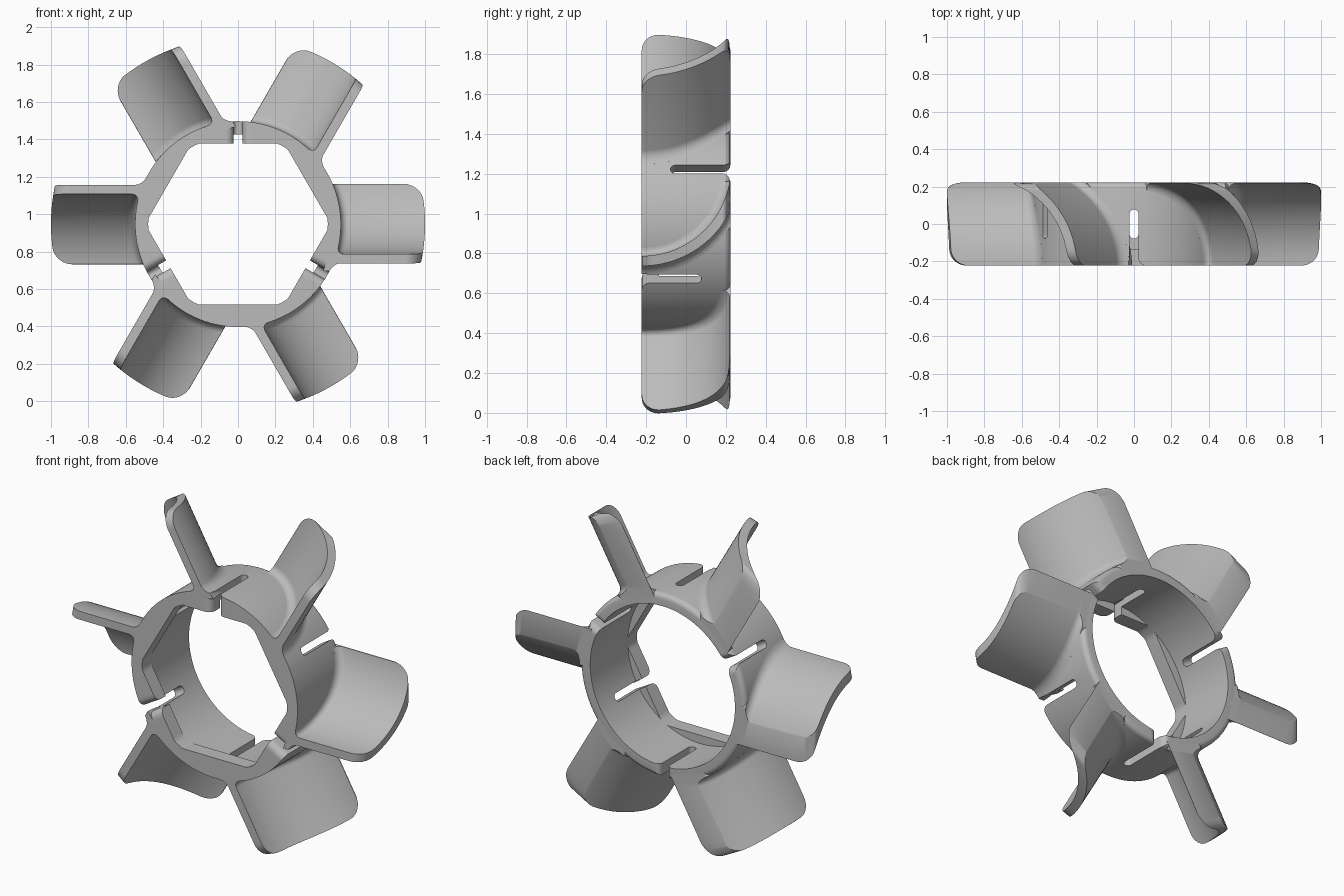
import bpy, bmesh
from math import sin, cos, pi, sqrt, asin, acos, radians

if "Cube" in bpy.data.objects:
    bpy.data.objects.remove(bpy.data.objects["Cube"])

CZ = 0.947            # height of the hub axis
HALF = 0.222          # half depth along y
R_OUT, R_BORE, FLAT = 0.55, 0.48, 0.43
LEDGE = -0.135        # back of the six inner flats

grey = bpy.data.materials.new("grey plastic")
grey.diffuse_color = (0.5, 0.5, 0.5, 1)
grey.use_nodes = True
grey.node_tree.nodes["Principled BSDF"].inputs["Base Color"].default_value = grey.diffuse_color


def polar(r, t, y, a):
    """Radial r and tangential t at angle a around the hub axis."""
    return (r * cos(a) - t * sin(a), y, CZ + r * sin(a) + t * cos(a))


def make(name, bm):
    bmesh.ops.remove_doubles(bm, verts=bm.verts, dist=1e-5)
    bmesh.ops.recalc_face_normals(bm, faces=bm.faces)
    me = bpy.data.meshes.new(name)
    bm.to_mesh(me)
    bm.free()
    me.materials.append(grey)
    ob = bpy.data.objects.new(name, me)
    bpy.context.collection.objects.link(ob)
    return ob


def activate(ob):
    bpy.ops.object.select_all(action='DESELECT')
    ob.select_set(True)
    bpy.context.view_layer.objects.active = ob


def bridge(bm, a, b):
    n = len(a)
    for i in range(n):
        j = (i + 1) % n
        bm.faces.new((a[i], a[j], b[j], b[i]))


# hub ring: round outside and bore, six flats inside the front rim
def flat_radius(a):
    d = (a - pi / 2 + pi / 6) % (pi / 3) - pi / 6
    return min(R_BORE, FLAT / cos(d))


bm = bmesh.new()
STEPS = 180
angles = [2 * pi * i / STEPS for i in range(STEPS)]
B = 0.03
profile = [(R_OUT, -HALF)]
profile += [(R_OUT - B + B * cos(k * pi / 10), HALF - B + B * sin(k * pi / 10)) for k in range(6)]
profile += [(R_BORE, HALF), (R_BORE, LEDGE), (None, LEDGE), (None, -HALF)]
loops = [[bm.verts.new(polar(flat_radius(a) if r is None else r, 0, y, a)) for a in angles]
         for r, y in profile]
for k in range(len(loops)):
    bridge(bm, loops[k], loops[(k + 1) % len(loops)])
hub = make("hub_ring", bm)

# relief slots, open alternately to the front and the back, with flared mouths
W, F, END = 0.024, 0.04, 0.078
side = [(W + F, -HALF - 0.02)]
side += [(W + F - F * sin(k * pi / 12), -HALF + F - F * cos(k * pi / 12)) for k in range(7)]
side += [(W * cos(k * pi / 12), END - W + W * sin(k * pi / 12)) for k in range(7)]
outline = side + [(-w, y) for w, y in reversed(side[:-1])]
bm = bmesh.new()
for k in range(6):
    a, s = radians(30 + 60 * k), (-1 if k % 2 == 0 else 1)
    ends = [[bm.verts.new(polar(r, w, y * s, a)) for w, y in outline] for r in (0.36, 0.62)]
    bridge(bm, *ends)
    for e in ends:
        bm.faces.new(e)
cutter = make("slot_cutter", bm)
cutter.hide_render = True
activate(hub)
mod = hub.modifiers.new("slots", 'BOOLEAN')
mod.operation, mod.solver, mod.object = 'DIFFERENCE', 'EXACT', cutter
bpy.ops.object.modifier_apply(modifier=mod.name)
bpy.data.objects.remove(cutter)
bpy.ops.object.shade_smooth_by_angle(angle=radians(30))

# curved blades: an arc section swept outwards, filleted root, rounded tip corners
ARC_Z, R_UP, R_LOW = 0.287, 0.447, 0.497
FIL, CORNER, N = 0.04, 0.09, 32


def section(r):
    """Points (y, t, distance to nearest end) along one side of the blade."""
    end = min(asin(min(1, 2 * HALF / r)), acos((ARC_Z - 0.215) / r))
    pts = []
    for i in range(N + 1):
        u = (1 - cos(pi * i / N)) / 2
        y = HALF if i == N else -HALF + r * sin(u * end)
        pts.append((y, ARC_Z - r * cos(u * end), r * end * min(u, 1 - u)))
    return pts


def tip_radius(t, s):
    c = max(0, CORNER - s)
    return sqrt(1 - t * t) - (CORNER - sqrt(CORNER ** 2 - c * c))


rows = [(-0.035, FIL)] + [(FIL * (1 - cos(k * pi / 12)), FIL * (1 - sin(k * pi / 12)))
                          for k in range(7)] + [(None, 0)]
for k in range(6):
    a = radians(60 * k)
    bm = bmesh.new()
    loops = []
    for d, off in rows:
        pts = section(R_UP - off) + section(R_LOW + off)[::-1]
        loops.append([bm.verts.new(polar(
            tip_radius(t, s) if d is None else sqrt(R_OUT ** 2 - t * t) + d, t, y, a))
            for y, t, s in pts])
    for p, q in zip(loops, loops[1:]):
        bridge(bm, p, q)
    for e in (loops[0], loops[-1]):
        for i in range(N):
            bm.faces.new((e[i], e[i + 1], e[-2 - i], e[-1 - i]))
    blade = make("blade_%d" % (k + 1), bm)
    activate(blade)
    bpy.ops.object.shade_smooth_by_angle(angle=radians(30))
